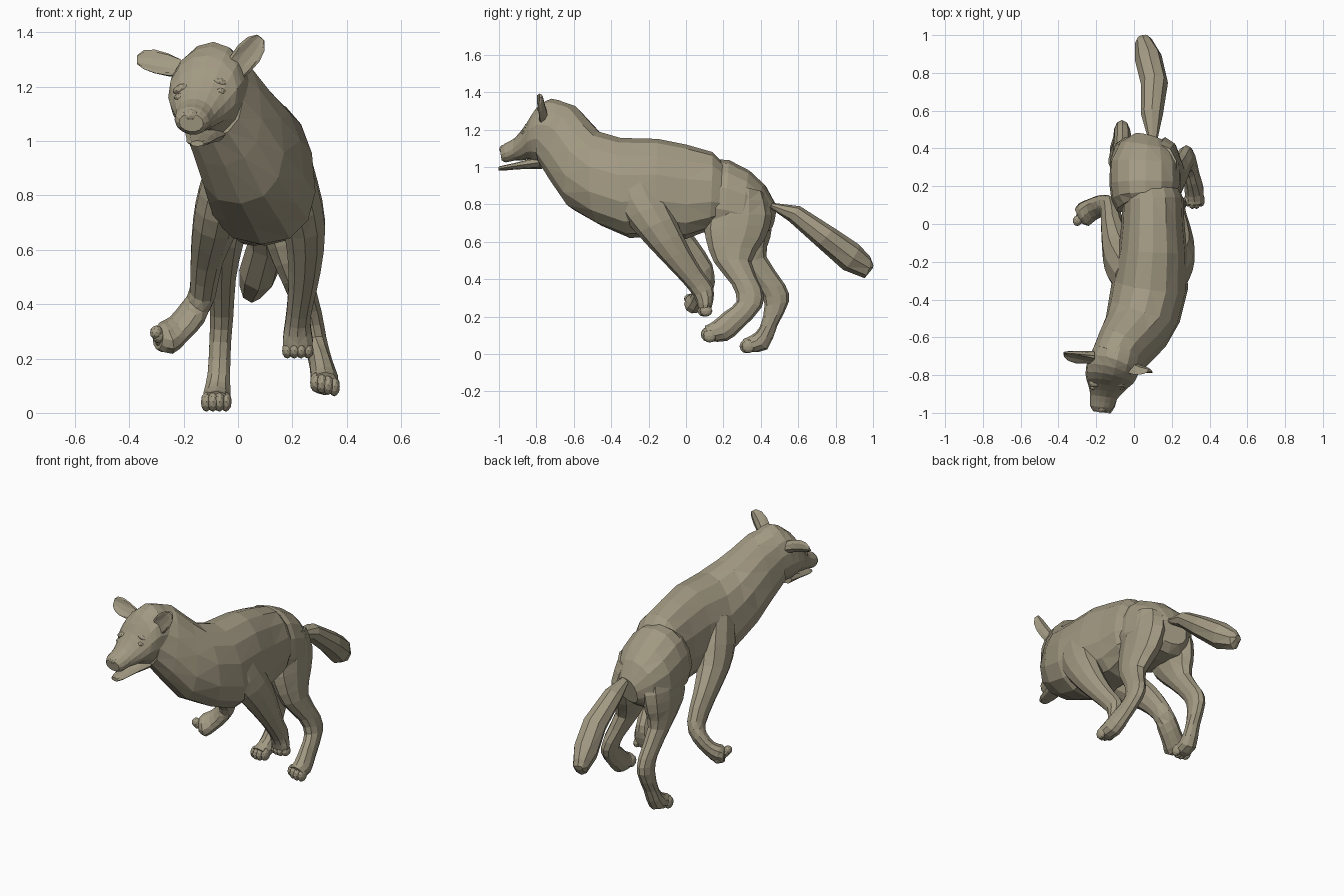
import bpy, bmesh, math
from mathutils import Vector

fur = bpy.data.materials.new("fur")
fur.diffuse_color = (0.36, 0.32, 0.225, 1)


def make_object(name, bm):
    bmesh.ops.recalc_face_normals(bm, faces=bm.faces)
    bmesh.ops.triangulate(bm, faces=bm.faces)
    mesh = bpy.data.meshes.new(name)
    bm.to_mesh(mesh)
    bm.free()
    mesh.materials.append(fur)
    obj = bpy.data.objects.new(name, mesh)
    bpy.context.collection.objects.link(obj)
    return obj


def spow(v, e):
    return math.copysign(abs(v) ** e, v)


def loft(name, sections, sides=12, curl=0.0, square=1.0, pear=0.0):
    """Skin of oval rings; each section is (edge point A, edge point B, half width)."""
    bm = bmesh.new()
    centers = [(a + b) / 2 for a, b, w in sections]
    rings = []
    for i, (a, b, w) in enumerate(sections):
        tangent = centers[min(i + 1, len(centers) - 1)] - centers[max(i - 1, 0)]
        half = (a - b) / 2
        across = tangent.cross(half).normalized()
        if curl and across.y > 0:
            across.negate()
        ring = []
        for k in range(sides):
            t = 2 * math.pi * k / sides
            c, s = spow(math.cos(t), square), spow(math.sin(t), square)
            side = w * s * (1 - pear * c) + curl * half.length * c * c
            ring.append(bm.verts.new(centers[i] + half * c + across * side))
        rings.append(ring)
    for r, s in zip(rings, rings[1:]):
        for k in range(sides):
            m = (k + 1) % sides
            bm.faces.new((r[k], r[m], s[m], s[k]))
    bm.faces.new(rings[0])
    bm.faces.new(rings[-1])
    return make_object(name, bm)


def refine(rows):
    """Insert a smooth in-between section after each section."""
    out = []
    for i in range(len(rows) - 1):
        p, q = rows[i], rows[i + 1]
        o, r = rows[max(i - 1, 0)], rows[min(i + 2, len(rows) - 1)]
        out += [p, [(9 * (b + c) - a - d) / 16 for a, b, c, d in zip(o, p, q, r)]]
    return out + [rows[-1]]


def side_loft(name, rows, sides=12, smooth=True, **shape):
    """Rows: x, (y, z) of two outline points in side view, half width, optional x lean."""
    rows = [list(r) + [0] * (7 - len(r)) for r in rows]
    if smooth:
        rows = refine(rows)
    return loft(name, [(Vector((x + d, ya, za)), Vector((x - d, yb, zb)), w)
                       for x, ya, za, yb, zb, w, d in rows], sides, **shape)


def blob(name, center, size, rotation=(0, 0, 0)):
    bpy.ops.mesh.primitive_ico_sphere_add(subdivisions=2, radius=1,
                                          location=center, rotation=rotation)
    obj = bpy.context.object
    obj.name = name
    obj.scale = size
    obj.data.materials.append(fur)
    return obj


# Torso and neck
side_loft("torso", [
    (0.09, 0.24, 0.98, 0.20, 0.70, 0.13),
    (0.10, 0.14, 1.08, 0.12, 0.66, 0.16),
    (0.10, 0.00, 1.12, 0.00, 0.615, 0.165),
    (0.10, -0.15, 1.15, -0.15, 0.63, 0.18),
    (0.085, -0.35, 1.155, -0.30, 0.62, 0.20),
    (0.055, -0.47, 1.19, -0.45, 0.685, 0.195),
    (0.01, -0.52, 1.245, -0.60, 0.77, 0.175),
    (-0.05, -0.59, 1.325, -0.70, 0.91, 0.155),
    (-0.10, -0.68, 1.355, -0.76, 1.01, 0.135),
], 14, smooth=False, square=0.88, pear=0.13)

# Head and lower jaw
side_loft("head", [
    (-0.08, -0.64, 1.34, -0.73, 1.01, 0.135, 0.01),
    (-0.11, -0.72, 1.365, -0.79, 1.02, 0.14, 0.02),
    (-0.13, -0.80, 1.315, -0.835, 1.04, 0.13, 0.02),
    (-0.145, -0.855, 1.23, -0.875, 1.035, 0.10, 0.015),
    (-0.16, -0.915, 1.155, -0.915, 1.035, 0.073, 0.01),
    (-0.17, -0.97, 1.125, -0.96, 1.025, 0.064, 0.01),
    (-0.172, -0.995, 1.10, -0.985, 1.035, 0.045, 0.005),
], 14)
side_loft("lower_jaw", [
    (-0.12, -0.78, 1.06, -0.77, 0.99, 0.075),
    (-0.135, -0.88, 1.03, -0.88, 0.988, 0.055),
    (-0.145, -0.96, 1.012, -0.96, 0.982, 0.045),
    (-0.15, -1.00, 1.002, -1.00, 0.98, 0.025),
], 8)
blob("nose", (-0.175, -0.975, 1.095), (0.032, 0.024, 0.024))

# Eyes and brows
for label, s in (("left", -1), ("right", 1)):
    blob(label + "_eye", (-0.14 + s * 0.073, -0.862, 1.172 + s * 0.01), (0.022, 0.017, 0.015))
    blob(label + "_brow", (-0.138 + s * 0.07, -0.84, 1.205 + s * 0.012),
         (0.035, 0.024, 0.017), rotation=(0, s * 0.35, 0))


# Ears
def ear(name, base, tip, side):
    base, tip, side = Vector(base), Vector(tip), Vector(side).normalized()
    profile = [(0, 0.036, 0.03), (0.3, 0.047, 0.022), (0.6, 0.05, 0.016),
               (0.85, 0.04, 0.012), (1, 0.018, 0.007)]
    loft(name, [(base.lerp(tip, t) + side * h, base.lerp(tip, t) - side * h, w)
                for t, h, w in profile], 10, 0.5)


ear("left_ear", (-0.21, -0.70, 1.26), (-0.372, -0.685, 1.295), (0, 0.5, 0.85))
ear("right_ear", (-0.025, -0.755, 1.245), (0.083, -0.775, 1.382), (0.76, 0.1, -0.6))

# Hindquarters, slightly larger than the torso so a seam shows
side_loft("rump", [
    (0.065, 0.16, 1.02, 0.10, 0.645, 0.165),
    (0.06, 0.17, 1.04, 0.12, 0.635, 0.18),
    (0.06, 0.23, 1.037, 0.20, 0.62, 0.19),
    (0.06, 0.34, 0.98, 0.30, 0.615, 0.187),
    (0.07, 0.42, 0.905, 0.39, 0.62, 0.15),
    (0.085, 0.47, 0.81, 0.44, 0.66, 0.085),
], 14, smooth=False, square=0.85, pear=0.08)

# Tail
side_loft("tail", [
    (0.10, 0.45, 0.81, 0.45, 0.78, 0.025),
    (0.095, 0.61, 0.79, 0.55, 0.71, 0.058),
    (0.108, 0.79, 0.675, 0.70, 0.575, 0.072),
    (0.075, 0.925, 0.585, 0.84, 0.45, 0.072),
    (0.05, 0.985, 0.52, 0.955, 0.405, 0.045),
    (0.045, 1.00, 0.48, 0.99, 0.45, 0.025),
], 8, smooth=False)

# Legs
side_loft("left_front_leg", [
    (-0.02, -0.40, 0.90, -0.18, 0.98, 0.085),
    (-0.06, -0.35, 0.76, -0.10, 0.84, 0.09),
    (-0.085, -0.25, 0.64, -0.05, 0.74, 0.085),
    (-0.115, -0.08, 0.52, 0.05, 0.62, 0.062),
    (-0.13, 0.03, 0.41, 0.14, 0.48, 0.05),
    (-0.165, 0.05, 0.34, 0.145, 0.40, 0.047, 0.03),
    (-0.22, 0.03, 0.275, 0.125, 0.34, 0.045, 0.03),
    (-0.265, 0.0, 0.235, 0.10, 0.315, 0.055, 0.03),
    (-0.295, 0.01, 0.25, 0.07, 0.30, 0.042, 0.015),
], 10)
side_loft("right_front_leg", [
    (0.18, -0.40, 0.92, -0.19, 1.0, 0.08),
    (0.21, -0.37, 0.78, -0.12, 0.86, 0.09),
    (0.245, -0.26, 0.64, -0.06, 0.73, 0.08),
    (0.245, -0.13, 0.50, 0.02, 0.56, 0.062),
    (0.23, -0.02, 0.385, 0.09, 0.44, 0.05),
    (0.22, 0.04, 0.31, 0.145, 0.36, 0.048),
    (0.22, 0.065, 0.25, 0.145, 0.28, 0.058),
    (0.22, 0.08, 0.21, 0.125, 0.215, 0.048),
], 10)
side_loft("left_hind_leg", [
    (-0.01, 0.17, 0.88, 0.42, 0.84, 0.09),
    (-0.04, 0.115, 0.72, 0.46, 0.73, 0.088),
    (-0.055, 0.14, 0.61, 0.45, 0.62, 0.075),
    (-0.06, 0.27, 0.48, 0.43, 0.52, 0.055),
    (-0.06, 0.39, 0.35, 0.53, 0.37, 0.045),
    (-0.065, 0.42, 0.26, 0.55, 0.28, 0.042),
    (-0.07, 0.395, 0.145, 0.49, 0.155, 0.043),
    (-0.077, 0.35, 0.10, 0.435, 0.025, 0.052),
    (-0.08, 0.305, 0.08, 0.34, 0.01, 0.052),
], 10)
side_loft("right_hind_leg", [
    (0.14, 0.17, 0.90, 0.42, 0.86, 0.09),
    (0.165, 0.105, 0.72, 0.46, 0.74, 0.088),
    (0.185, 0.105, 0.62, 0.42, 0.61, 0.08),
    (0.22, 0.15, 0.49, 0.35, 0.49, 0.06),
    (0.265, 0.245, 0.37, 0.41, 0.34, 0.047),
    (0.285, 0.27, 0.28, 0.405, 0.25, 0.043),
    (0.305, 0.205, 0.225, 0.30, 0.135, 0.043),
    (0.318, 0.14, 0.17, 0.22, 0.07, 0.052),
    (0.32, 0.10, 0.15, 0.13, 0.068, 0.05),
], 10)

# Toes: four per paw, spread along the paw's width
paws = {
    "left_front": ((-0.287, 0.035, 0.275), (0.009, 0.02, -0.014), (0.024, 0.028, 0.026)),
    "right_front": ((0.22, 0.095, 0.23), (0.025, 0, 0), (0.021, 0.034, 0.03)),
    "left_hind": ((-0.08, 0.322, 0.041), (0.024, 0, 0), (0.021, 0.036, 0.037)),
    "right_hind": ((0.32, 0.115, 0.105), (0.023, 0, -0.005), (0.021, 0.036, 0.037)),
}
for label, (center, step, size) in paws.items():
    for k in range(4):
        offset = Vector(step) * (k - 1.5)
        back = Vector((0, 0.012 if k in (0, 3) else 0, 0))
        blob(f"{label}_toe_{k + 1}", Vector(center) + offset + back, size)
